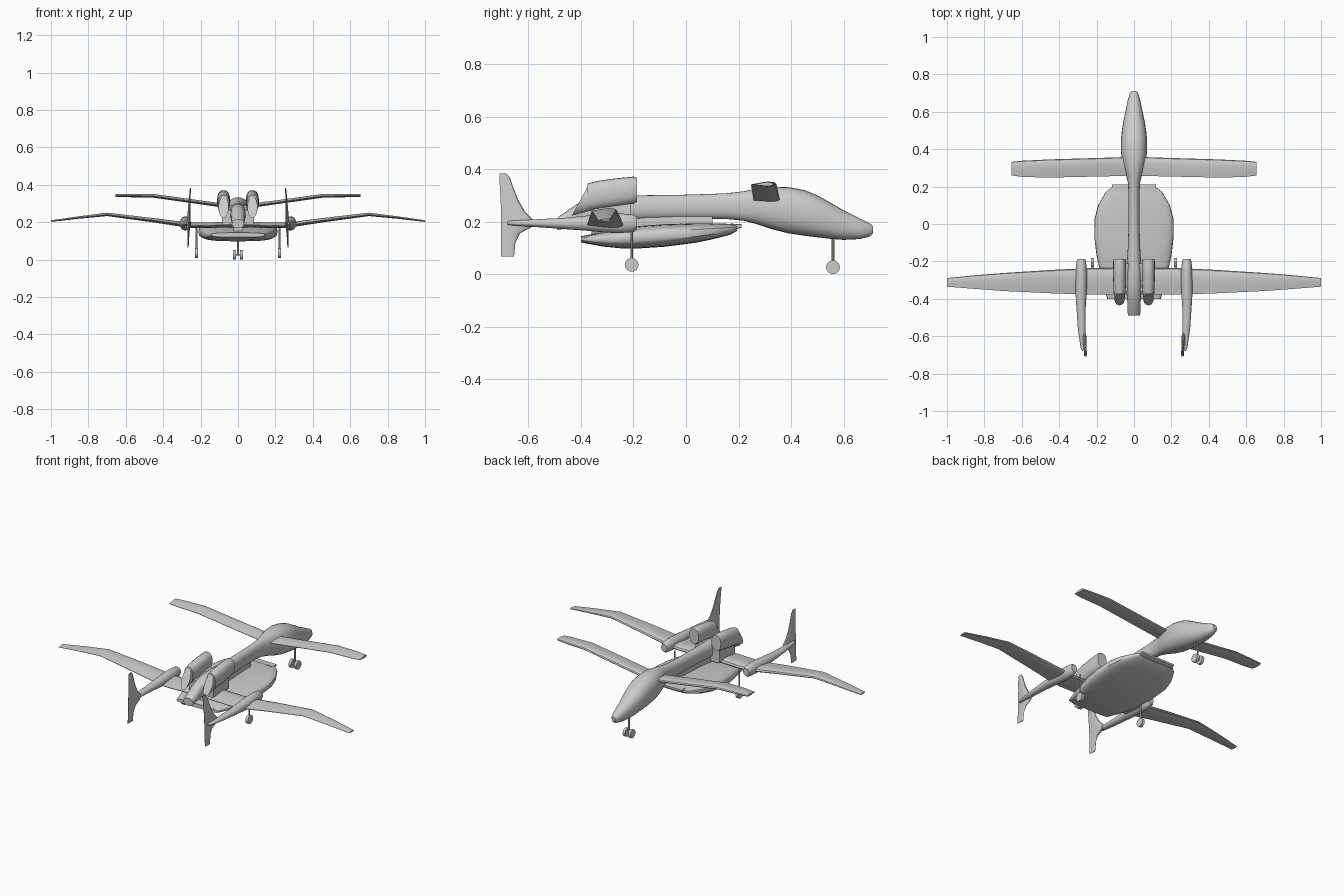
import bpy, bmesh, math
from mathutils import Vector


def finish(name, bm, mirror=False, angle=35):
    bmesh.ops.recalc_face_normals(bm, faces=bm.faces)
    me = bpy.data.meshes.new(name)
    bm.to_mesh(me)
    bm.free()
    me.shade_smooth()
    me.set_sharp_from_angle(angle=math.radians(angle))
    ob = bpy.data.objects.new(name, me)
    bpy.context.collection.objects.link(ob)
    if mirror:
        ob.modifiers.new("mirror", "MIRROR").use_mirror_merge = False
    return ob


def loft(name, rings, mirror=False):
    bm = bmesh.new()
    rows = [[bm.verts.new(p) for p in r] for r in rings]
    n = len(rows[0])
    for a, b in zip(rows, rows[1:]):
        for i in range(n):
            j = (i + 1) % n
            bm.faces.new((a[i], a[j], b[j], b[i]))
    bm.faces.new(rows[0])
    bm.faces.new(rows[-1])
    return finish(name, bm, mirror)


def body(name, sections, power=2.0, n=20, mirror=False):
    """Sections: y, centre x, half width, bottom z, top z, shear of the end in y."""
    rings = []
    for y, x, w, z0, z1 in sections:
        ring = []
        for i in range(n):
            a = 2 * math.pi * i / n
            c, s = math.cos(a), math.sin(a)
            px = math.copysign(abs(c) ** (2 / power), c)
            pz = math.copysign(abs(s) ** (2 / power), s)
            ring.append((x + w * px, y, (z0 + z1) / 2 + (z1 - z0) / 2 * pz))
        rings.append(ring)
    return loft(name, rings, mirror)


# Airfoil outline: chord position from leading edge, half thickness
FOIL = [(0, 0), (.04, .55), (.15, .9), (.35, 1), (.65, .65), (1, .1),
        (1, -.1), (.65, -.45), (.35, -.65), (.15, -.6), (.04, -.4)]


def wing(name, half):
    """Half span stations: x, leading y, trailing y, z, half thickness."""
    full = [(-x, *r) for x, *r in reversed(half) if x > 0] + half
    return loft(name, [[(x, le + (te - le) * u, z + t * v) for u, v in FOIL]
                       for x, le, te, z, t in full])


def cylinder(name, p, q, r, n=16, mirror=False):
    p, q = Vector(p), Vector(q)
    bm = bmesh.new()
    bmesh.ops.create_cone(bm, cap_ends=True, segments=n, radius1=r, radius2=r,
                          depth=(q - p).length)
    rot = (q - p).to_track_quat("Z", "Y")
    for v in bm.verts:
        v.co = rot @ v.co + (p + q) / 2
    return finish(name, bm, mirror)


# Slender fuselage with bulbous nose
body("fuselage", [
    (.712, 0, .012, .155, .182), (.70, 0, .022, .142, .193), (.66, 0, .034, .133, .213),
    (.60, 0, .046, .130, .243), (.55, 0, .057, .134, .272), (.50, 0, .065, .140, .300),
    (.45, 0, .070, .146, .320), (.39, 0, .070, .155, .331), (.33, 0, .063, .170, .333),
    (.27, 0, .045, .190, .326), (.22, 0, .032, .203, .315), (.15, 0, .029, .210, .307),
    (0, 0, .029, .210, .302), (-.15, 0, .034, .205, .300), (-.25, 0, .041, .200, .300),
    (-.33, 0, .042, .190, .295), (-.41, 0, .036, .180, .270), (-.49, 0, .033, .168, .215)],
    2.3, 24)

# Forward wing and rear gull wing
wing("forward_wing", [(0, .36, .258, .277, .013), (.10, .356, .256, .290, .013),
                      (.46, .345, .248, .340, .012), (.60, .338, .252, .341, .011),
                      (.655, .332, .260, .341, .009)])
wing("rear_wing", [(0, -.235, -.378, .185, .018), (.20, -.235, -.378, .180, .018),
                   (.27, -.237, -.377, .182, .017), (.45, -.246, -.370, .208, .014),
                   (.70, -.262, -.358, .240, .011), (.85, -.274, -.347, .224, .008),
                   (1.0, -.289, -.335, .205, .005)])

# Tail booms
body("tail_boom", [
    (-.187, .282, .020, .170, .217), (-.20, .282, .025, .160, .226),
    (-.25, .282, .030, .156, .231), (-.31, .282, .031, .158, .228),
    (-.38, .283, .029, .165, .222), (-.46, .283, .024, .171, .214),
    (-.56, .280, .020, .178, .209), (-.66, .272, .014, .185, .203),
    (-.68, .268, .008, .188, .200)], mirror=True)

# Twin fins reaching above and below the booms: z, x, leading y, trailing y, half thickness
FIN = [(.066, .266, -.655, -.705, .003), (.12, .264, -.650, -.705, .005),
       (.155, .263, -.632, -.704, .008), (.178, .263, -.590, -.704, .012),
       (.205, .262, -.580, -.704, .012), (.235, .261, -.612, -.705, .010),
       (.28, .259, -.638, -.706, .008), (.33, .257, -.658, -.709, .006),
       (.365, .255, -.670, -.711, .004), (.383, .254, -.685, -.711, .003)]
loft("tail_fin", [[(x + t * v, le + (te - le) * u, z) for u, v in FOIL]
                  for z, x, le, te, t in FIN], mirror=True)

# Engine nacelles with downturned slanted exhausts
body("engine_nacelle", [
    (-.187, .077, .032, .275, .367), (-.20, .077, .034, .268, .371),
    (-.27, .077, .035, .258, .364), (-.34, .077, .033, .248, .354),
    (-.375, .077, .031, .243, .345)], 2.4, mirror=True)
bm = bmesh.new()
rows = []
for y0, y1, w in ((-.33, -.33, .030), (-.435, -.372, .027)):
    z0, z1 = (.250, .352) if y0 == y1 else (.222, .338)
    rows.append([(.077 + w * math.cos(a), y0 + (y1 - y0) * k, z0 + (z1 - z0) * k)
                 for a in [2 * math.pi * i / 20 for i in range(20)]
                 for k in [(math.sin(a) + 1) / 2]])
bm.free()
loft("engine_exhaust", rows, mirror=True)
body("engine_pylon", [(-.21, .05, .035, .185, .290), (-.36, .05, .035, .185, .265)],
     6, 20, True)

# Broad belly pod with flat front lip
body("belly_pod", [
    (.195, 0, .120, .165, .188), (.17, 0, .152, .150, .191), (.10, 0, .192, .132, .193),
    (.03, 0, .211, .118, .193), (-.08, 0, .211, .104, .190), (-.17, 0, .200, .098, .184),
    (-.25, 0, .182, .098, .174), (-.32, 0, .166, .105, .160), (-.40, 0, .143, .120, .144)],
    3.2, 32)
body("pod_lip", [(.212, 0, .118, .178, .190), (.17, 0, .118, .160, .192)], 8, 20)
body("pod_mount", [(.10, 0, .020, .175, .225), (-.36, 0, .025, .150, .225)], 6, 20)

# Landing gear
cylinder("main_strut", (.222, -.207, .035), (.222, -.207, .185), .005, 10, True)
cylinder("main_wheel", (.214, -.207, .035), (.231, -.207, .035), .026, 20, True)
cylinder("nose_strut", (0, .56, .028), (0, .56, .15), .005, 10)
cylinder("nose_axle", (-.02, .56, .026), (.02, .56, .026), .004, 10)
cylinder("nose_wheel", (.010, .56, .026), (.026, .56, .026), .026, 20, True)
